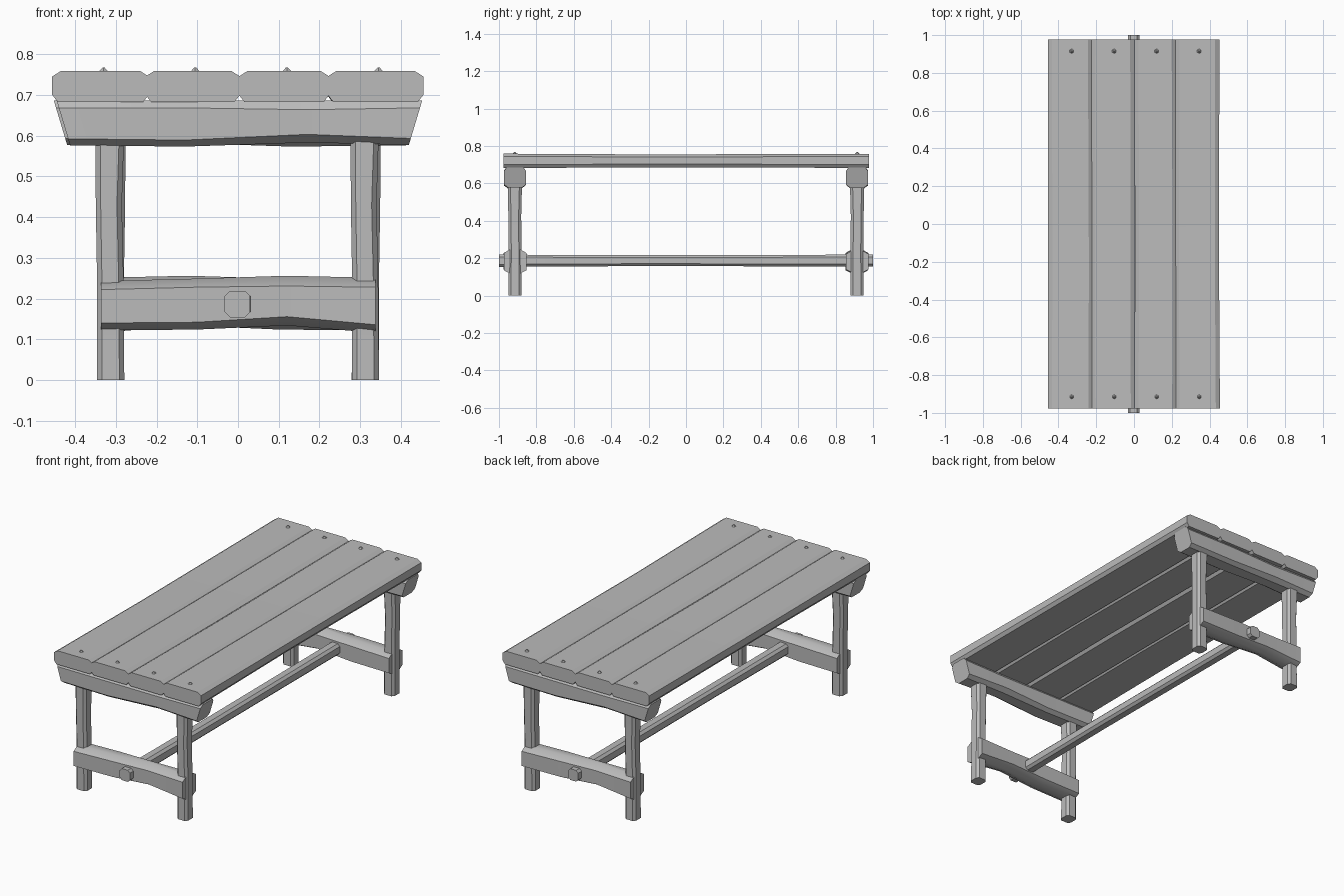
import bpy
import bmesh
import math

cube = bpy.data.objects.get("Cube")
if cube:
    bpy.data.objects.remove(cube)

wood = bpy.data.materials.new("weathered_grey")
wood.use_nodes = True
GREY = (0.5, 0.5, 0.5, 1)
wood.diffuse_color = GREY
wood.node_tree.nodes["Principled BSDF"].inputs["Base Color"].default_value = GREY

PLACE = {"x": lambda u, v, t: (t, u, v),
         "y": lambda u, v, t: (u, t, v),
         "z": lambda u, v, t: (u, v, t)}


def finish(name, bm, turn=False, angle=32):
    """Turn the mesh into a shaded object, optionally spun to the back end."""
    if turn:
        for v in bm.verts:
            v.co.x, v.co.y = -v.co.x, -v.co.y
    bmesh.ops.recalc_face_normals(bm, faces=bm.faces)
    mesh = bpy.data.meshes.new(name)
    bm.to_mesh(mesh)
    bm.free()
    mesh.materials.append(wood)
    obj = bpy.data.objects.new(name, mesh)
    bpy.context.collection.objects.link(obj)
    bpy.ops.object.select_all(action="DESELECT")
    obj.select_set(True)
    bpy.context.view_layer.objects.active = obj
    bpy.ops.object.shade_smooth_by_angle(angle=math.radians(angle))
    return obj


def timber(name, axis, stations, low, high, slant=0, turn=False):
    """Chamfered timber through stations (position, u0, u1, v0, v1, chamfer scale)."""
    bm = bmesh.new()
    rings = []
    middle = (stations[0][0] + stations[-1][0]) / 2
    for t, u0, u1, v0, v1, k in stations:
        a, b = low[0] * k, low[1] * k
        c, d = high[0] * k, high[1] * k
        outline = [(u0 + a, v0), (u1 - a, v0), (u1, v0 + b), (u1, v1 - d),
                   (u1 - c, v1), (u0 + c, v1), (u0, v1 - d), (u0, v0 + b)]
        side = 0 if t in [s[0] for s in stations[1:-1]] else math.copysign(slant, t - middle)
        rings.append([bm.verts.new(PLACE[axis](u, v, t + side * (v - v1))) for u, v in outline])
    for r, s in zip(rings, rings[1:]):
        for i in range(len(r)):
            j = (i + 1) % len(r)
            bm.faces.new((r[i], r[j], s[j], s[i]))
    bm.faces.new(rings[0])
    bm.faces.new(rings[-1])
    return finish(name, bm, turn)


# Table top: four hand-hewn planks with slight waves
planks = [(-0.456, -0.219, 0.002), (-0.227, 0.005, -0.002),
          (0.002, 0.224, 0.003), (0.220, 0.455, -0.005)]
for n, (x0, x1, wave) in enumerate(planks, 1):
    timber(f"plank_{n}", "y",
           [(-0.977, x0, x1, 0.682, 0.759, 1),
            (-0.2, x0 + wave, x1 + wave, 0.686, 0.755, 1),
            (0.978, x0, x1 - 0.003, 0.683, 0.758, 1)],
           (0.014, 0.018), (0.022, 0.014))

# Pegs near both ends of every plank
for n, x in enumerate((-0.33, -0.105, 0.12, 0.345), 1):
    for end, y in (("front", -0.915), ("back", 0.915)):
        bm = bmesh.new()
        bmesh.ops.create_cone(bm, cap_ends=True, segments=6, radius1=0.017,
                              radius2=0.003, depth=0.014)
        bmesh.ops.translate(bm, verts=bm.verts, vec=(x, y, 0.760))
        finish(f"{end}_peg_{n}", bm)

# End frames: the back one is the front one spun half a turn
for end, turn in (("front", False), ("back", True)):
    # Cross beam under the planks, with sloping ends
    timber(f"{end}_cross_beam", "x",
           [(-0.445, -0.972, -0.856, 0.576, 0.686, 1),
            (-0.13, -0.974, -0.858, 0.573, 0.686, 1),
            (0.17, -0.968, -0.855, 0.583, 0.686, 1.25),
            (0.452, -0.972, -0.856, 0.577, 0.686, 1)],
           (0.022, 0.016), (0.014, 0.018), slant=0.3, turn=turn)
    # Lower rail, rounded off where the timber twists
    timber(f"{end}_lower_rail", "x",
           [(-0.336, -0.976, -0.855, 0.122, 0.243, 1),
            (-0.1, -0.974, -0.856, 0.124, 0.249, 1),
            (0.12, -0.966, -0.862, 0.134, 0.256, 1.2),
            (0.338, -0.974, -0.853, 0.116, 0.251, 1.1)],
           (0.034, 0.018), (0.036, 0.021), turn=turn)
    # Legs with a slight waist
    for side, x0, x1 in (("right", -0.346, -0.279), ("left", 0.280, 0.346)):
        timber(f"{end}_leg_{side if not turn else side + '_spun'}", "z",
               [(0.0, x0, x1, -0.949, -0.880, 1),
                (0.25, x0, x1 - 0.002, -0.948, -0.880, 1),
                (0.43, x0 - 0.003, x1 - 0.006, -0.950, -0.881, 1),
                (0.62, x0 - 0.004, x1, -0.953, -0.876, 1)],
               (0.012, 0.014), (0.012, 0.014), turn=turn)

# Long stretcher joining the two lower rails
timber("stretcher", "y",
       [(-1.0, -0.033, 0.030, 0.154, 0.219, 1),
        (-0.25, -0.031, 0.032, 0.158, 0.217, 1),
        (1.0, -0.032, 0.030, 0.156, 0.219, 1)],
       (0.013, 0.013), (0.013, 0.013))
